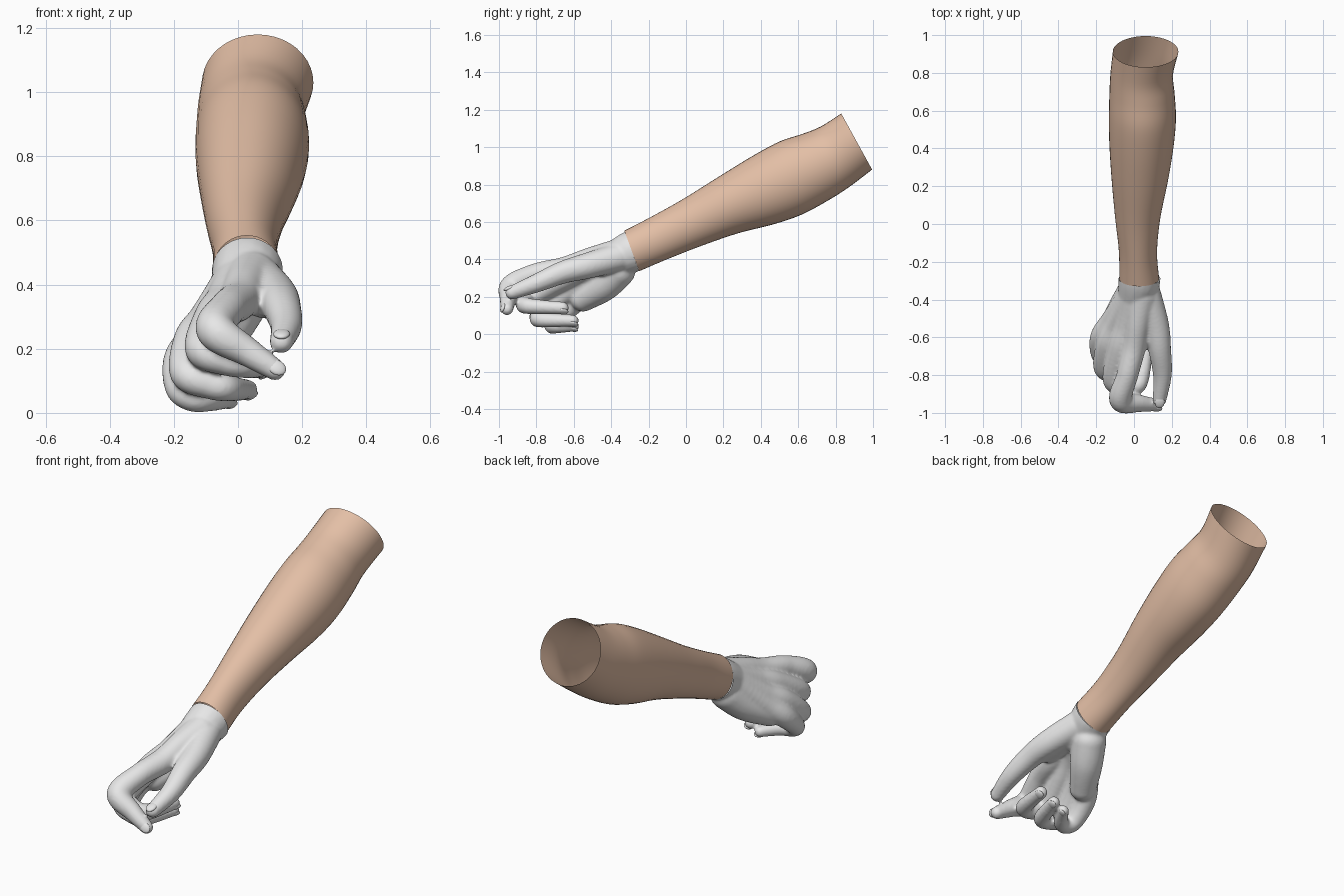
import bpy, bmesh, math
from mathutils import Vector, Matrix

if "Cube" in bpy.data.objects:
    bpy.data.objects.remove(bpy.data.objects["Cube"])


def material(name, col):
    m = bpy.data.materials.new(name)
    m.diffuse_color = (*col, 1)
    m.use_nodes = True
    m.node_tree.nodes["Principled BSDF"].inputs["Base Color"].default_value = m.diffuse_color
    return m


SKIN = material("skin_tan", (0.77, 0.52, 0.38))
GLOVE = material("glove_grey", (0.8, 0.8, 0.8))


def add_object(name, mesh, mat):
    ob = bpy.data.objects.new(name, mesh)
    bpy.context.collection.objects.link(ob)
    mesh.materials.clear()
    mesh.materials.append(mat)
    for p in mesh.polygons:
        p.use_smooth = True
        p.material_index = 0
    return ob


def spline(pts, steps):
    """Catmull-Rom interpolation of equal-length tuples."""
    out = []
    for i in range(len(pts) - 1):
        quad = [pts[max(i - 1, 0)], pts[i], pts[i + 1], pts[min(i + 2, len(pts) - 1)]]
        for s in range(steps):
            t = s / steps
            out.append([0.5 * (2 * b + (c - a) * t + (2 * a - 5 * b + 4 * c - d) * t * t
                               + (3 * b - a - 3 * c + d) * t ** 3) for a, b, c, d in zip(*quad)])
    out.append(list(pts[-1]))
    return out


# forearm: open loft, each station = top y,z / bottom y,z / x min,max
stations = [
    (-.33, .553, -.25, .337, -.078, .133),
    (-.20, .62, -.09, .405, -.08, .122),
    (-.02, .72, .09, .475, -.10, .14),
    (.18, .845, .28, .54, -.118, .18),
    (.36, .955, .47, .588, -.13, .21),
    (.50, 1.03, .62, .64, -.133, .222),
    (.62, 1.07, .76, .715, -.13, .215),
    (.72, 1.11, .87, .785, -.125, .207),
    (.83, 1.18, .995, .88, -.112, .235),
]
SEG = 40
bm = bmesh.new()
rings = []
for ty, tz, by, bz, x0, x1 in spline(stations, 5):
    ring = []
    for k in range(SEG):
        a = 2 * math.pi * k / SEG
        c, s = math.cos(a), math.sin(a)
        ring.append(bm.verts.new(((x0 + x1) / 2 + (x1 - x0) / 2 * c,
                                  (ty + by) / 2 + (ty - by) / 2 * s,
                                  (tz + bz) / 2 + (tz - bz) / 2 * s)))
    rings.append(ring)
for a, b in zip(rings, rings[1:]):
    for k in range(SEG):
        j = (k + 1) % SEG
        bm.faces.new((a[k], b[k], b[j], a[j]))
bmesh.ops.recalc_face_normals(bm, faces=bm.faces)
# open tube: make sure normals point outward
bm.faces.ensure_lookup_table()
f = max(bm.faces, key=lambda q: q.calc_center_median().x)
if f.normal.x < 0:
    bmesh.ops.reverse_faces(bm, faces=bm.faces)
me = bpy.data.meshes.new("forearm")
bm.to_mesh(me)
bm.free()
add_object("forearm", me, SKIN)

# gloved hand: chains of x, y, z, radius fused into one skin
base = (.01, -.38, .395, .095)
chains = [
    # wrist
    [(.03, -.22, .47, .112), (.028, -.30, .437, .111), base],
    # index finger with its palm bone
    [(.04, -.38, .415, .09), (.02, -.52, .393, .068), (0, -.65, .35, .064), (-.035, -.80, .322, .058),
     (-.07, -.932, .258, .061), (.03, -.95, .19, .046), (.115, -.957, .135, .034)],
    # middle finger
    [base, (-.04, -.54, .345, .065), (-.075, -.66, .295, .064), (-.11, -.825, .2, .056),
     (-.04, -.86, .165, .049), (.03, -.84, .15, .043), (.07, -.66, .14, .034)],
    # ring finger
    [base, (-.09, -.53, .29, .065), (-.14, -.64, .225, .062), (-.16, -.765, .125, .053),
     (-.09, -.79, .09, .047), (-.03, -.77, .077, .042), (.03, -.605, .072, .032)],
    # little finger
    [base, (-.11, -.51, .25, .065), (-.175, -.60, .165, .058), (-.18, -.69, .08, .048),
     (-.14, -.715, .047, .044), (-.09, -.69, .042, .038), (-.03, -.60, .042, .029)],
    # thumb
    [(.065, -.37, .41, .078), (.115, -.53, .365, .07), (.136, -.66, .33, .061),
     (.15, -.80, .272, .05), (.135, -.93, .222, .037)],
    # heel of the palm
    [(.0, -.36, .34, .09), (-.05, -.44, .26, .085), (-.12, -.55, .19, .07)],
    # web of the thumb
    [(.06, -.45, .38, .07), (.075, -.60, .345, .05)],
]
ball = bmesh.new()
bmesh.ops.create_icosphere(ball, subdivisions=3, radius=1)
ball.verts.ensure_lookup_table()
bv = [v.co.copy() for v in ball.verts]
bf = [[v.index for v in q.verts] for q in ball.faces]
ball.free()
verts, faces = [], []
for chain in chains:
    for x, y, z, r in spline(chain, 9):
        n = len(verts)
        verts += [v * r + Vector((x, y, z)) for v in bv]
        faces += [[i + n for i in q] for q in bf]
me = bpy.data.meshes.new("hand_blocking")
me.from_pydata(verts, [], faces)
rough = bpy.data.objects.new("hand_blocking", me)
bpy.context.collection.objects.link(rough)
mod = rough.modifiers.new("fuse", 'REMESH')
mod.mode = 'VOXEL'
mod.voxel_size = 0.008
mod = rough.modifiers.new("soften", 'SMOOTH')
mod.factor = 0.5
mod.iterations = 8
dg = bpy.context.evaluated_depsgraph_get()
hand = bpy.data.meshes.new_from_object(rough.evaluated_get(dg))
bpy.data.objects.remove(rough)

# trim the cuff with a clean slanted cut
bm = bmesh.new()
bm.from_mesh(hand)
bmesh.ops.bisect_plane(bm, geom=bm.verts[:] + bm.edges[:] + bm.faces[:], dist=1e-5,
                       plane_co=(.03, -.29, .445), plane_no=Vector((0, .22, .08)).normalized(),
                       clear_outer=True)
bm.to_mesh(hand)
bm.free()
hand.name = "gloved_hand"
add_object("gloved_hand", hand, GLOVE)


# fingernails: thin curved plates on the finger tips
def nail(name, tip, direction, normal, r):
    d = Vector(direction).normalized()
    n = Vector(normal)
    n = (n - d * n.dot(d)).normalized()
    w = d.cross(n)
    rot = Matrix((w, d, n)).transposed().to_4x4()
    loc = Matrix.Translation(Vector(tip) + n * r * 0.72)
    b = bmesh.new()
    bmesh.ops.create_uvsphere(b, u_segments=20, v_segments=10, radius=1)
    b.transform(loc @ rot @ Matrix.Diagonal((r * .72, r * .9, r * .32, 1)))
    m = bpy.data.meshes.new(name)
    b.to_mesh(m)
    b.free()
    add_object(name, m, GLOVE)


nail("thumb_nail", (.136, -.935, .222), (-.1, -.93, -.37), (0, -.4, .9), .036)
nail("index_nail", (.118, -.957, .133), (.85, -.07, -.5), (.2, -.9, .3), .034)
nail("middle_nail", (.07, -.655, .14), (.2, .95, 0), (.6, 0, -.8), .033)
nail("ring_nail", (.03, -.60, .072), (.3, .9, 0), (.6, 0, -.8), .031)
nail("little_nail", (-.03, -.595, .042), (.5, .8, 0), (.6, 0, -.8), .028)
